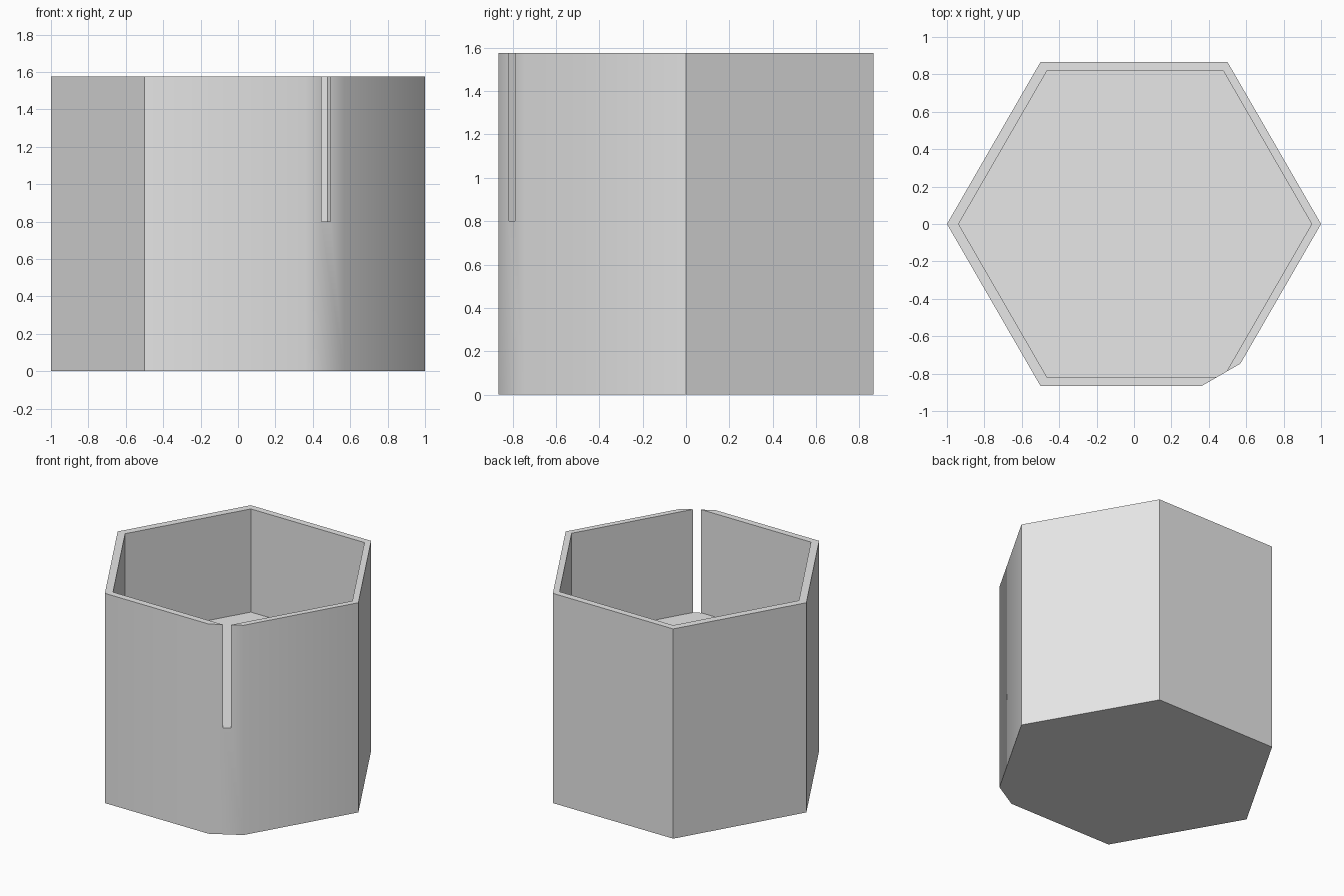
import bpy
import bmesh
from math import cos, sin, pi, radians
from mathutils import Vector

cube = bpy.data.objects.get("Cube")
if cube:
    bpy.data.objects.remove(cube, do_unlink=True)

HEIGHT = 1.575
FLOOR = 0.80
CORNER_CUT = 0.138

grey = bpy.data.materials.new("light_grey")
grey.use_nodes = True
grey.diffuse_color = (0.8, 0.8, 0.8, 1)
grey.node_tree.nodes["Principled BSDF"].inputs["Base Color"].default_value = (0.8, 0.8, 0.8, 1)


def hexagon(radius, offset=0.0):
    return [Vector((offset + radius * cos(i * pi / 3), radius * sin(i * pi / 3), 0))
            for i in range(6)]


def prism(name, outline, bottom, top):
    bm = bmesh.new()
    base = bm.faces.new([bm.verts.new((p.x, p.y, bottom)) for p in outline])
    side = bmesh.ops.extrude_face_region(bm, geom=[base])
    moved = [v for v in side["geom"] if isinstance(v, bmesh.types.BMVert)]
    bmesh.ops.translate(bm, verts=moved, vec=(0, 0, top - bottom))
    bmesh.ops.recalc_face_normals(bm, faces=bm.faces)
    mesh = bpy.data.meshes.new(name)
    bm.to_mesh(mesh)
    bm.free()
    mesh.materials.append(grey)
    obj = bpy.data.objects.new(name, mesh)
    bpy.context.collection.objects.link(obj)
    return obj


# Outer body: hexagon with its front left corner chamfered
outline = hexagon(1.0)
corner = outline.pop()
for neighbour in (outline[-1], outline[0]):
    outline.append(corner + (neighbour - corner).normalized() * CORNER_CUT)
body = prism("hexagonal_cup", outline, 0, HEIGHT)

# Cavity: slightly offset hexagon that breaks through the chamfer as a slot
cavity = prism("cavity_cutter", hexagon(0.944, 0.006), FLOOR, HEIGHT + 0.2)
cavity.hide_render = True

cut = body.modifiers.new("cavity", "BOOLEAN")
cut.operation = "DIFFERENCE"
cut.solver = "EXACT"
cut.object = cavity

bpy.ops.object.select_all(action="DESELECT")
body.select_set(True)
bpy.context.view_layer.objects.active = body
bpy.ops.object.modifier_apply(modifier=cut.name)
bpy.data.objects.remove(cavity, do_unlink=True)

# The chamfer blends softly into its two neighbours; other edges stay sharp
bpy.ops.object.shade_smooth_by_angle(angle=radians(40))
